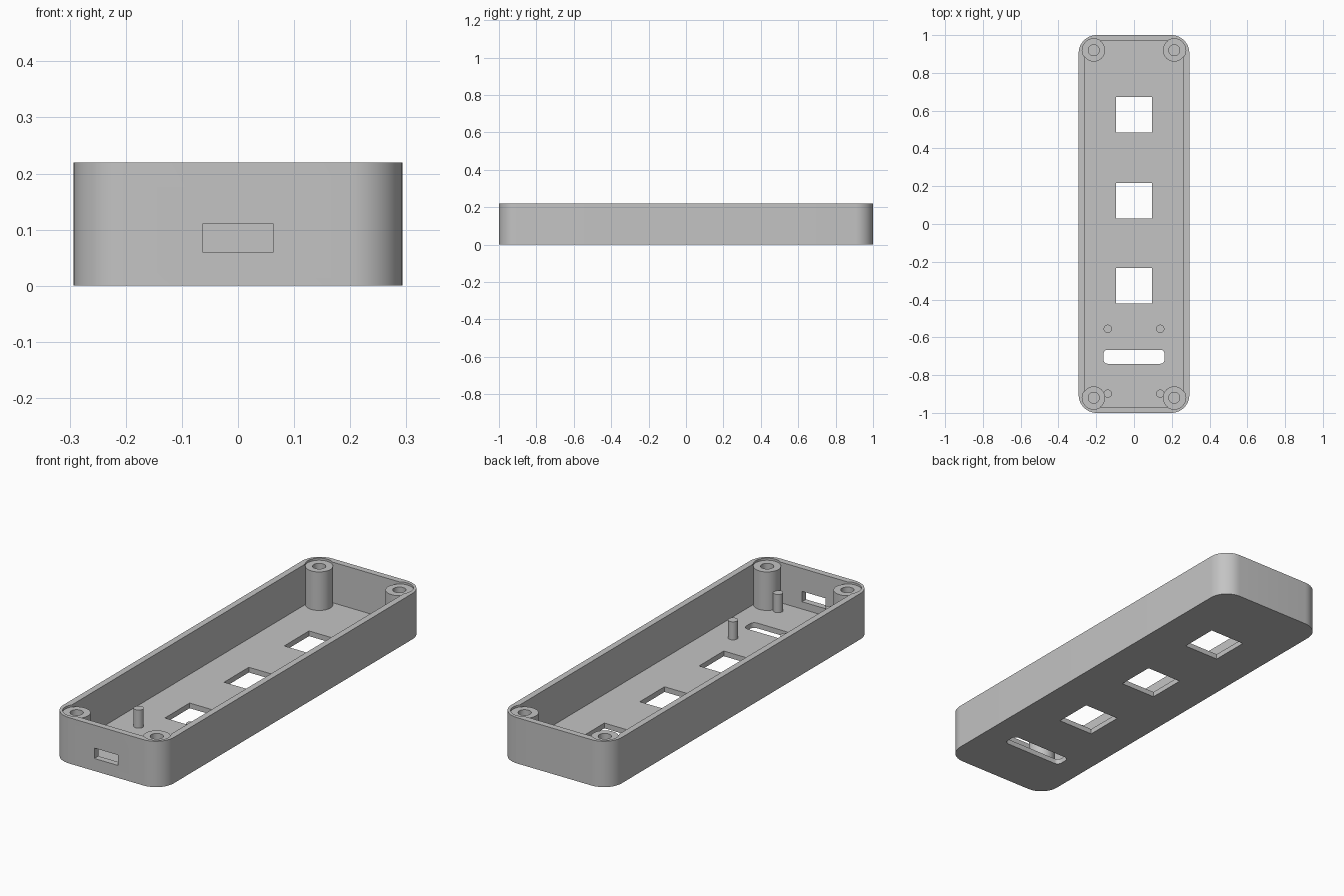
import bpy
import bmesh
from math import cos, sin, pi, radians

cube = bpy.data.objects.get("Cube")
if cube:
    bpy.data.objects.remove(cube, do_unlink=True)

HALF_X, HALF_Y, HEIGHT = 0.293, 1.0, 0.22
WALL, FLOOR, CORNER = 0.03, 0.025, 0.095
BOSS_X, BOSS_Y, BOSS_TOP, BOSS_R = 0.213, 0.92, 0.21, 0.06

grey = bpy.data.materials.new("Matte grey")
grey.use_nodes = True
colour = (0.55, 0.55, 0.55, 1)
grey.diffuse_color = colour
grey.node_tree.nodes["Principled BSDF"].inputs["Base Color"].default_value = colour


def prism(name, outline, z0, z1):
    """Extrude a flat outline between two heights."""
    bm = bmesh.new()
    face = bm.faces.new([bm.verts.new((x, y, z0)) for x, y in outline])
    top = bmesh.ops.extrude_face_region(bm, geom=[face])["geom"]
    bmesh.ops.translate(bm, vec=(0, 0, z1 - z0),
                        verts=[v for v in top if isinstance(v, bmesh.types.BMVert)])
    bmesh.ops.recalc_face_normals(bm, faces=bm.faces)
    mesh = bpy.data.meshes.new(name)
    bm.to_mesh(mesh)
    bm.free()
    mesh.materials.append(grey)
    obj = bpy.data.objects.new(name, mesh)
    bpy.context.collection.objects.link(obj)
    return obj


def rounded(cx, cy, hx, hy, r, steps=12):
    """Outline of a rectangle with rounded corners."""
    points = []
    for i, (sx, sy) in enumerate([(1, 1), (-1, 1), (-1, -1), (1, -1)]):
        for k in range(steps + 1):
            a = (i + k / steps) * pi / 2
            points.append((cx + sx * (hx - r) + r * cos(a),
                           cy + sy * (hy - r) + r * sin(a)))
    return points


def rect(cx, cy, hx, hy):
    return [(cx + sx * hx, cy + sy * hy)
            for sx, sy in [(1, 1), (-1, 1), (-1, -1), (1, -1)]]


def circle(cx, cy, r, sides=48):
    return [(cx + r * cos(2 * pi * k / sides), cy + r * sin(2 * pi * k / sides))
            for k in range(sides)]


def combine(body, tool, operation):
    """Apply a boolean and discard the tool object."""
    mod = body.modifiers.new(tool.name, "BOOLEAN")
    mod.operation, mod.solver, mod.object = operation, "EXACT", tool
    bpy.ops.object.select_all(action="DESELECT")
    bpy.context.view_layer.objects.active = body
    body.select_set(True)
    bpy.ops.object.modifier_apply(modifier=mod.name)
    bpy.data.objects.remove(tool, do_unlink=True)


# Open tray with rounded corners
case = prism("case", rounded(0, 0, HALF_X, HALF_Y, CORNER), 0, HEIGHT)
cavity = rounded(0, 0, HALF_X - WALL, HALF_Y - WALL, CORNER - WALL)
combine(case, prism("cavity", cavity, FLOOR, 0.4), "DIFFERENCE")

# Screw bosses, set slightly below the rim
corners = [(sx * BOSS_X, sy * BOSS_Y) for sx in (-1, 1) for sy in (-1, 1)]
for x, y in corners:
    combine(case, prism("boss", circle(x, y, BOSS_R), 0.01, BOSS_TOP + 0.004), "UNION")

# Circuit board pegs
for x in (-0.139, 0.139):
    for y in (-0.898, -0.555):
        combine(case, prism("peg", circle(x, y, 0.022, 32), 0.012, 0.112), "UNION")

# Boss recesses and screw holes
for x, y in corners:
    combine(case, prism("recess", circle(x, y, BOSS_R + 0.001), BOSS_TOP, 0.4), "DIFFERENCE")
    combine(case, prism("screw_hole", circle(x, y, 0.029, 32), 0.04, 0.4), "DIFFERENCE")

# Square switch openings and long slot in the floor
for y in (0.579, 0.1225, -0.327):
    combine(case, prism("switch_opening", rect(0, y, 0.094, 0.094), -0.1, 0.1), "DIFFERENCE")
combine(case, prism("floor_slot", rounded(0, -0.703, 0.162, 0.037, 0.022, 6), -0.1, 0.1),
        "DIFFERENCE")

# Cable port through the front wall
combine(case, prism("cable_port", rect(0, -HALF_Y, 0.063, 0.06), 0.06, 0.11), "DIFFERENCE")

# Smooth rounded walls, crisp edges
bpy.ops.object.select_all(action="DESELECT")
case.select_set(True)
bpy.context.view_layer.objects.active = case
bpy.ops.object.shade_smooth_by_angle(angle=radians(30))
